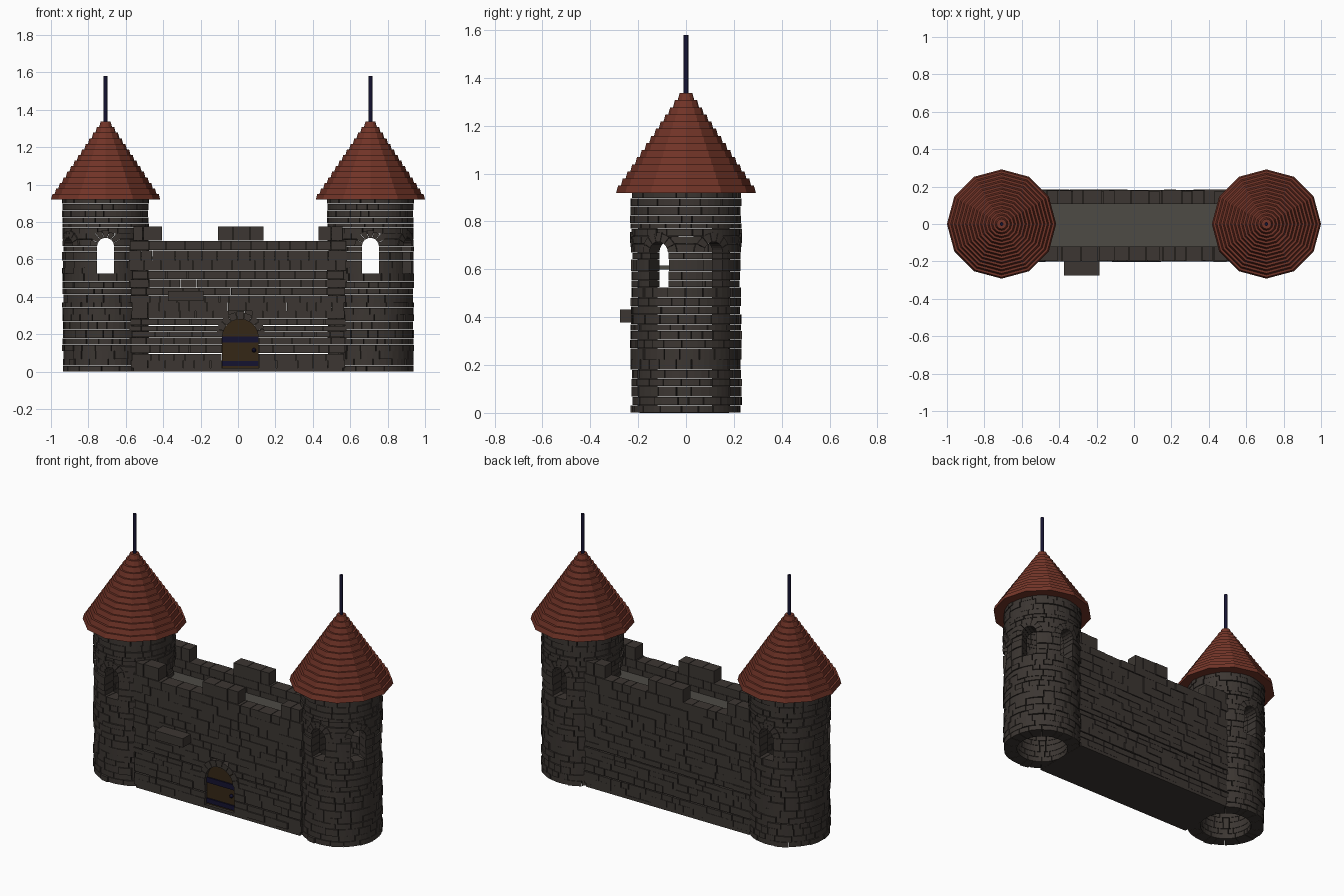
import bpy, bmesh, random
from math import sin, cos, pi, sqrt, asin, radians

if "Cube" in bpy.data.objects:
    bpy.data.objects.remove(bpy.data.objects["Cube"])

random.seed(4)


def material(name, rgb):
    m = bpy.data.materials.new(name)
    m.diffuse_color = (*rgb, 1)
    m.use_nodes = True
    m.node_tree.nodes["Principled BSDF"].inputs["Base Color"].default_value = m.diffuse_color
    return m


STONE = material("dark_stone", (0.045, 0.037, 0.032))
PAVING = material("paving", (0.075, 0.07, 0.06))
TILE = material("red_tile", (0.17, 0.035, 0.021))
IRON = material("navy_iron", (0.007, 0.006, 0.03))
WOOD = material("brown_wood", (0.035, 0.02, 0.008))


def finish(bm, name, mat, loc=(0, 0, 0)):
    bmesh.ops.recalc_face_normals(bm, faces=bm.faces)
    me = bpy.data.meshes.new(name)
    bm.to_mesh(me)
    bm.free()
    me.materials.append(mat)
    return place(me, name, loc)


def place(me, name, loc):
    ob = bpy.data.objects.new(name, me)
    ob.location = loc
    bpy.context.collection.objects.link(ob)
    return ob


def sweep(bm, sections):
    """Skin a closed solid through a row of cross-sections."""
    rings = [[bm.verts.new(p) for p in s] for s in sections]
    n = len(rings[0])
    for a, b in zip(rings, rings[1:]):
        for i in range(n):
            j = (i + 1) % n
            bm.faces.new((a[i], a[j], b[j], b[i]))
    bm.faces.new(rings[0])
    bm.faces.new(rings[-1])


def box(bm, x0, x1, y0, y1, z0, z1):
    sweep(bm, [[(x, y0, z0), (x, y1, z0), (x, y1, z1), (x, y0, z1)] for x in (x0, x1)])


def cuts(length, size):
    """Split a course into bricks of uneven length, as fractions 0..1."""
    w = [random.uniform(0.55, 1.45) for _ in range(max(1, round(length / size)))]
    out = [0]
    for v in w:
        out.append(out[-1] + v / sum(w))
    return list(zip(out, out[1:]))


def opening(z0, z1, sill, spring, r, rm):
    """Half width to leave free for an arched opening in one course."""
    if z1 <= sill + 1e-4 or z0 >= spring + rm:
        return 0
    if z1 <= spring + 1e-4:
        return r
    return sqrt(rm ** 2 - max(0, z0 - spring) ** 2)


def arch(bm, to_world, spring, r0, r1, count):
    """Ring of wedge stones; to_world maps (across, z, outer?) to a point."""
    for k in range(count):
        a0, a1 = (pi * (k + e) / count for e in (0.03, 0.97))
        top = r1 + random.uniform(-0.004, 0.004)
        sweep(bm, [[to_world(r * cos(a), spring + r * sin(a), o)
                    for r, o in ((r0, 0), (r0, 1), (top, 1), (top, 0))]
                   for a in (a0, (a0 + a1) / 2, a1)])


# Tower masonry: curved bricks in courses, broken by five arched windows
RI, RO, TX = 0.15, 0.228, 0.708
SILL, SPRING, WR = 0.525, 0.67, 0.045
WINDOWS = [radians(a) for a in (-90, -30, 30, 90, 210)]
bm = bmesh.new()
zs = []
for lo, hi, n in ((0, SILL, 14), (SILL, SPRING, 4), (SPRING, 0.925, 8)):
    step = (hi - lo) / n
    zs += [lo + step * (i + (random.uniform(-0.25, 0.25) if i else 0)) for i in range(n)]
zs.append(0.925)
for z0, z1 in zip(zs, zs[1:]):
    w = opening(z0, z1, SILL, SPRING, WR, 0.065)
    if w:
        spans = list(zip(WINDOWS, WINDOWS[1:] + [WINDOWS[0] + 2 * pi]))
    else:
        s = random.uniform(0, 1)
        spans = [(s, s + 2 * pi)]
    for a, b in spans:
        for f0, f1 in cuts((b - a) * RO - 2 * w, 0.075):
            ro = RO + random.uniform(-0.004, 0.006)
            g = 0.0015 / (b - a) / RO

            def pt(f, r, z):
                d = asin(w / r)
                t = a + d + (b - a - 2 * d) * f
                return (r * cos(t), r * sin(t), z)
            secs = []
            for k in range(4):
                f = f0 + g + (f1 - f0 - 2 * g) * k / 3
                secs.append([pt(f, RI, z0 + .001), pt(f, ro, z0 + .001),
                             pt(f, ro, z1 - .001), pt(f, RI, z1 - .001)])
            sweep(bm, secs)
for a in WINDOWS:
    def curved(u, z, outer, a=a):
        d = sqrt((RO + 0.006 if outer else RI) ** 2 - u * u)
        return (d * cos(a) - u * sin(a), d * sin(a) + u * cos(a), z)
    arch(bm, curved, SPRING, WR, 0.083, 7)
tower = finish(bm, "left_tower", STONE, (-TX, 0, 0))
place(tower.data, "right_tower", (TX, 0, 0))

# Stepped twelve-sided roofs
bm = bmesh.new()
LAYERS, ZB, ZT = 14, 0.92, 1.337
h = (ZT - ZB) / LAYERS
for i in range(LAYERS):
    r = 0.292 - 0.0198 * i
    ret = bmesh.ops.create_cone(bm, cap_ends=True, segments=12, radius1=r, radius2=r - 0.008, depth=h)
    bmesh.ops.translate(bm, verts=ret["verts"], vec=(0, 0, ZB + h * (i + 0.5)))
roof = finish(bm, "left_roof", TILE, (-TX, 0, 0))
place(roof.data, "right_roof", (TX, 0, 0))

# Roof poles
bm = bmesh.new()
bmesh.ops.create_cone(bm, cap_ends=True, segments=12, radius1=0.01, radius2=0.01, depth=0.26)
pole = finish(bm, "left_pole", IRON, (-TX, 0, 1.45))
place(pole.data, "right_pole", (TX, 0, 1.45))

# Curtain walls: two thin brick leaves with merlons, door arch in the front one
DX, DR, DS = 0.012, 0.098, 0.185
COURSES = [.02, .06, .1, .145, .185, .217, .25, .283, .325, .37, .41, .45, .495, .54, .595, .65, .7]


def course(bm, x0, x1, y0, y1, z0, z1, size):
    for f0, f1 in cuts(x1 - x0, size):
        j = random.uniform(-0.004, 0.004)
        ya, yb = (y0 + j, y1) if y0 < 0 else (y0, y1 + j)
        box(bm, x0 + (x1 - x0) * f0 + .0015, x0 + (x1 - x0) * f1 - .0015, ya, yb, z0, z1)


for name, y0, y1, door in (("front_wall", -0.198, -0.12, True), ("back_wall", 0.108, 0.18, False)):
    bm = bmesh.new()
    for z0, z1 in zip(COURSES, COURSES[1:]):
        gap = 0.006 if z1 in (.1, .25) else 0.0015
        w = opening(z0, z1, 0, DS, DR, 0.115) if door else 0
        e = 0.575 + random.uniform(-0.01, 0.01)
        for x0, x1 in ([(-e, DX - w), (DX + w, e)] if w else [(-e, e)]):
            course(bm, x0, x1, y0, y1, z0, z1 - gap, 0.085)
    for x0, x1 in ((-0.56, -0.405), (-0.108, 0.138), (0.43, 0.56)):
        course(bm, x0, x1, y0, y1, 0.7, 0.777, 0.08)
    if door:
        arch(bm, lambda u, z, o: (DX + u, -0.203 if o else -0.12, z), DS, DR - 0.003, 0.133, 9)
    finish(bm, name, STONE)

# Foundation slab, projecting ledge stone and raised walkway
for name, mat, dims in (("foundation", STONE, (-0.56, 0.56, -0.195, 0.18, 0, 0.02)),
                        ("ledge_stone", STONE, (-0.375, -0.185, -0.275, -0.15, 0.377, 0.432)),
                        ("walkway", PAVING, (-0.54, 0.54, -0.122, 0.11, 0.6, 0.615))):
    bm = bmesh.new()
    box(bm, *dims)
    finish(bm, name, mat)

# Arched door leaf
bm = bmesh.new()
outline = [(DX - DR, 0.02), (DX + DR, 0.02)] + [
    (DX + DR * cos(pi * k / 12), DS + DR * sin(pi * k / 12)) for k in range(13)]
sweep(bm, [[(x, y, z) for x, z in outline] for y in (-0.178, -0.15)])
finish(bm, "door", WOOD)

# Door bands and knob
bm = bmesh.new()
for z0, z1 in ((0.03, 0.058), (0.155, 0.188)):
    box(bm, DX - DR, DX + DR, -0.186, -0.17, z0, z1)
ret = bmesh.ops.create_icosphere(bm, subdivisions=2, radius=0.012)
bmesh.ops.translate(bm, verts=ret["verts"], vec=(0.085, -0.186, 0.115))
finish(bm, "door_ironwork", IRON)
